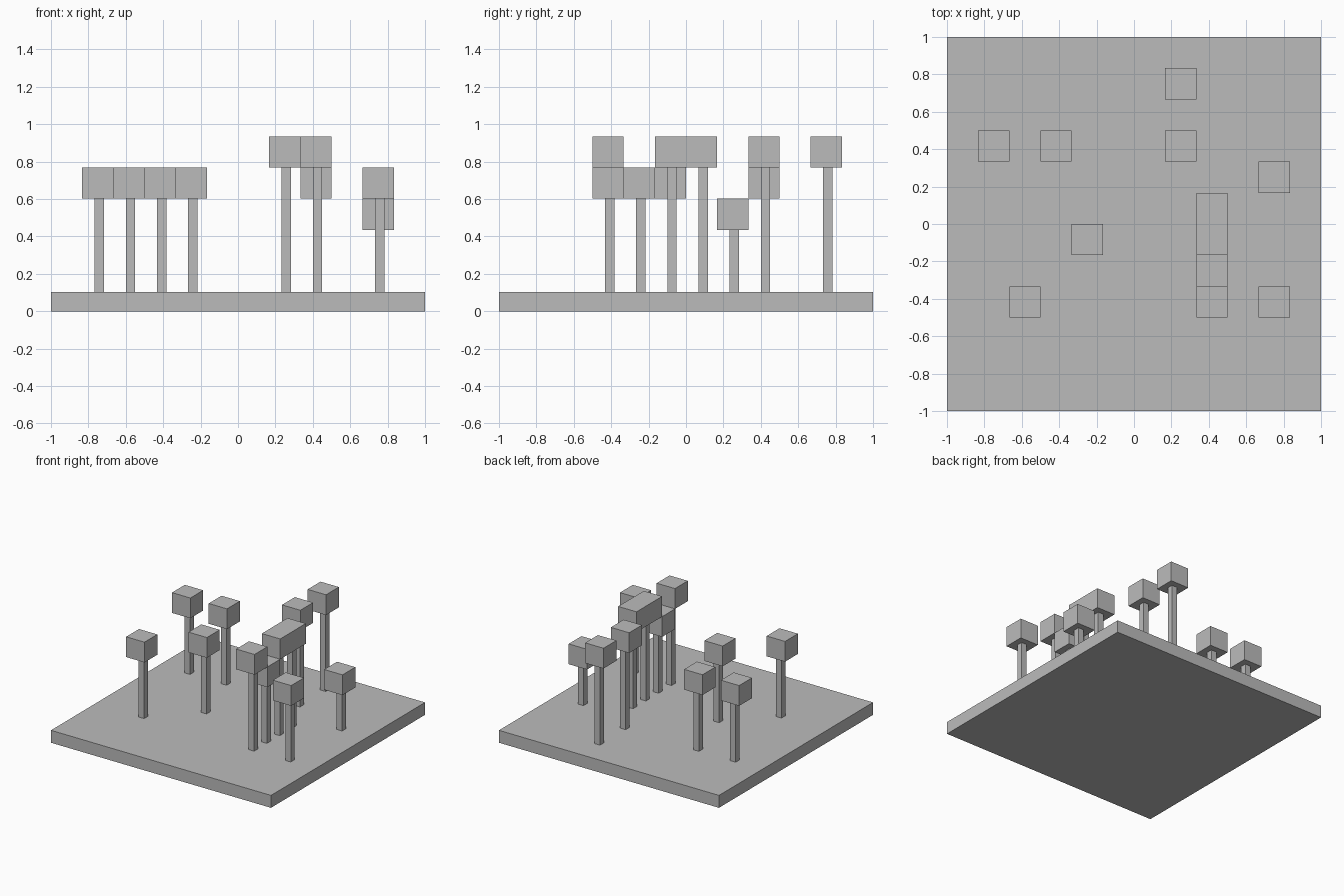
import bpy
import bmesh
from mathutils import Matrix, Vector

if "Cube" in bpy.data.objects:
    bpy.data.objects.remove(bpy.data.objects["Cube"], do_unlink=True)

grey = bpy.data.materials.new("plain_grey")
grey.use_nodes = True
grey.diffuse_color = (0.5, 0.5, 0.5, 1)
grey.node_tree.nodes["Principled BSDF"].inputs["Base Color"].default_value = (0.5, 0.5, 0.5, 1)


def box(name, low, high):
    """Flat-sided box between two opposite corners."""
    low, high = Vector(low), Vector(high)
    bm = bmesh.new()
    bmesh.ops.create_cube(bm, size=1)
    bm.transform(Matrix.Diagonal((high - low).to_4d()))
    mesh = bpy.data.meshes.new(name)
    bm.to_mesh(mesh)
    bm.free()
    mesh.materials.append(grey)
    obj = bpy.data.objects.new(name, mesh)
    obj.location = (low + high) / 2
    bpy.context.collection.objects.link(obj)
    return obj


CELL = 1 / 6      # size of one block and of the layout grid
TOP = 0.102       # top of the ground slab

# Ground slab
box("ground_slab", (-1, -1, 0), (1, 1, TOP))

# Trees: grid column, grid row, trunk height in cells
trees = [
    (-5, 2, 3), (-3, 2, 3), (-2, -1, 3), (-4, -3, 3),
    (1, 4, 4), (1, 2, 4),
    (2, 0, 4), (2, -1, 4), (2, -2, 3), (2, -3, 4),
    (4, 1, 2), (4, -3, 3),
]
for i, (col, row, height) in enumerate(trees, 1):
    x, y, z = col * CELL, row * CELL, TOP + height * CELL
    # Trunk sits slightly off the centre of its cell
    near, far = 0.4 * CELL, 0.7 * CELL
    box(f"tree_trunk_{i}", (x + near, y + near, TOP), (x + far, y + far, z))
    box(f"tree_crown_{i}", (x, y, z), (x + CELL, y + CELL, z + CELL))
